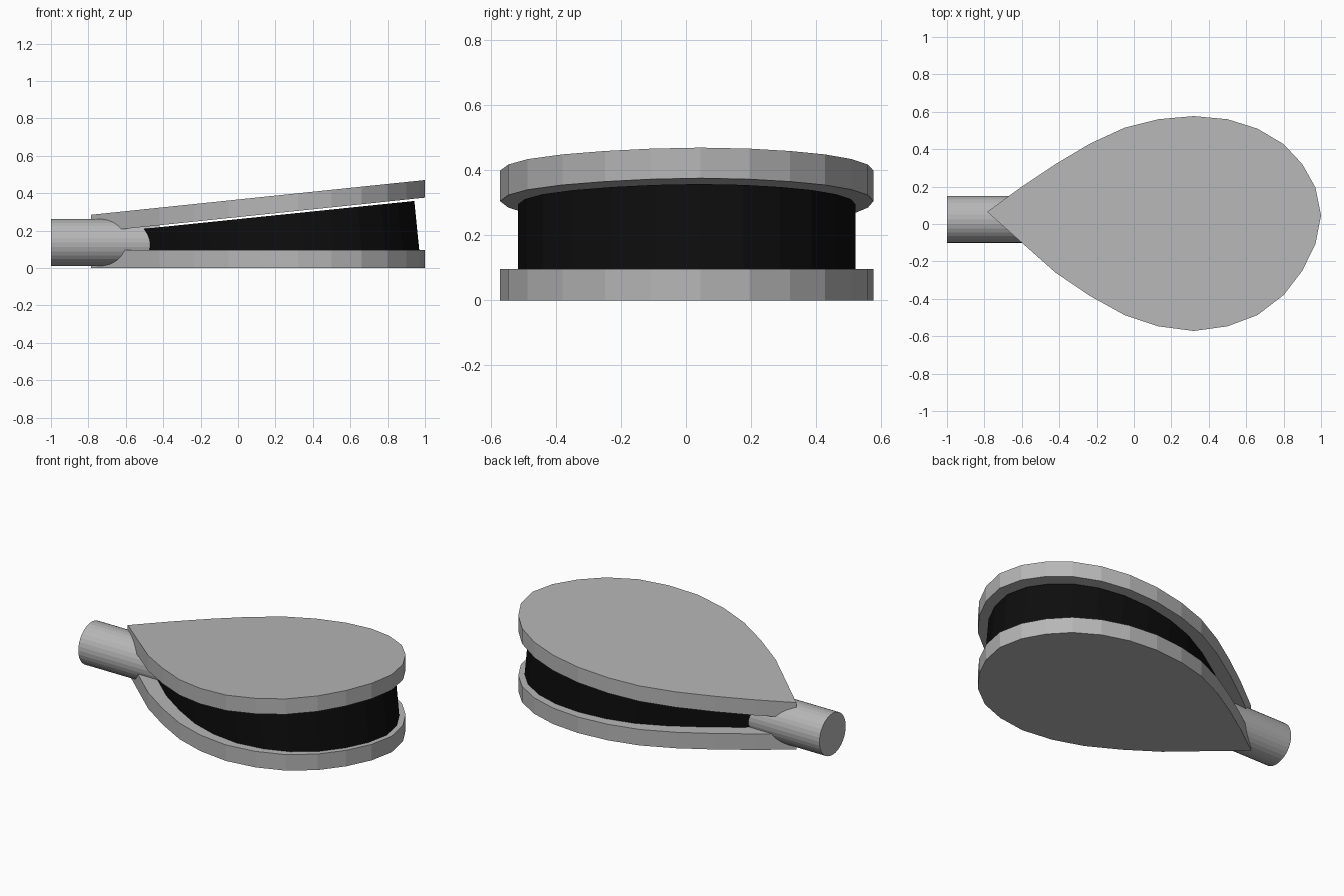
import bpy
import bmesh
import math

if "Cube" in bpy.data.objects:
    bpy.data.objects.remove(bpy.data.objects["Cube"])


def material(name, value):
    m = bpy.data.materials.new(name)
    m.diffuse_color = (value, value, value, 1)
    m.use_nodes = True
    m.node_tree.nodes["Principled BSDF"].inputs["Base Color"].default_value = m.diffuse_color
    return m


grey = material("grey", 0.47)
black = material("black", 0.004)

# Teardrop outline, counter-clockwise from the pointed end
OUTLINE = [(-.785, .065), (-.60, -.10), (-.42, -.26), (-.235, -.385), (-.05, -.487),
           (.13, -.547), (.32, -.572), (.50, -.547), (.66, -.487), (.80, -.38),
           (.90, -.25), (.97, -.107), (1.0, .045), (.97, .195), (.90, .32),
           (.80, .427), (.66, .51), (.50, .56), (.32, .577), (.13, .56),
           (-.05, .515), (-.235, .43), (-.42, .32), (-.60, .20)]


def slab(name, outline, bottom, top, mat, lean=0.0):
    """Prism between two height functions of x; lean shifts the top edge in x."""
    bm = bmesh.new()
    low = [bm.verts.new((x, y, bottom(x))) for x, y in outline]
    high = []
    for x, y in outline:
        tx = x - lean * (top(x) - bottom(x))
        high.append(bm.verts.new((tx, y, top(tx))))
    bm.faces.new(low[::-1])
    bm.faces.new(high)
    n = len(outline)
    for i in range(n):
        j = (i + 1) % n
        bm.faces.new((low[i], low[j], high[j], high[i]))
    bmesh.ops.recalc_face_normals(bm, faces=bm.faces[:])
    mesh = bpy.data.meshes.new(name)
    bm.to_mesh(mesh)
    bm.free()
    mesh.materials.append(mat)
    ob = bpy.data.objects.new(name, mesh)
    bpy.context.collection.objects.link(ob)
    return ob


# Flat lower board and tilted upper board
slab("lower_board", OUTLINE, lambda x: 0.0, lambda x: 0.097, grey)
slab("upper_board", OUTLINE, lambda x: 0.272 + 0.104 * x,
     lambda x: 0.366 + 0.104 * x, grey)

# Black air bag, a smaller teardrop with a tilted top
bag = [(0.68 + 0.905 * (x - 0.68), 0.905 * y) for x, y in OUTLINE]
slab("air_bag", bag, lambda x: 0.095, lambda x: 0.261 + 0.103 * x, black, lean=0.1)

# Nozzle pipe
bpy.ops.mesh.primitive_cylinder_add(vertices=32, radius=0.126, depth=0.58,
                                    location=(-0.71, 0.025, 0.136),
                                    rotation=(0, math.pi / 2, 0))
pipe = bpy.context.object
pipe.name = "nozzle"
pipe.data.materials.append(grey)
